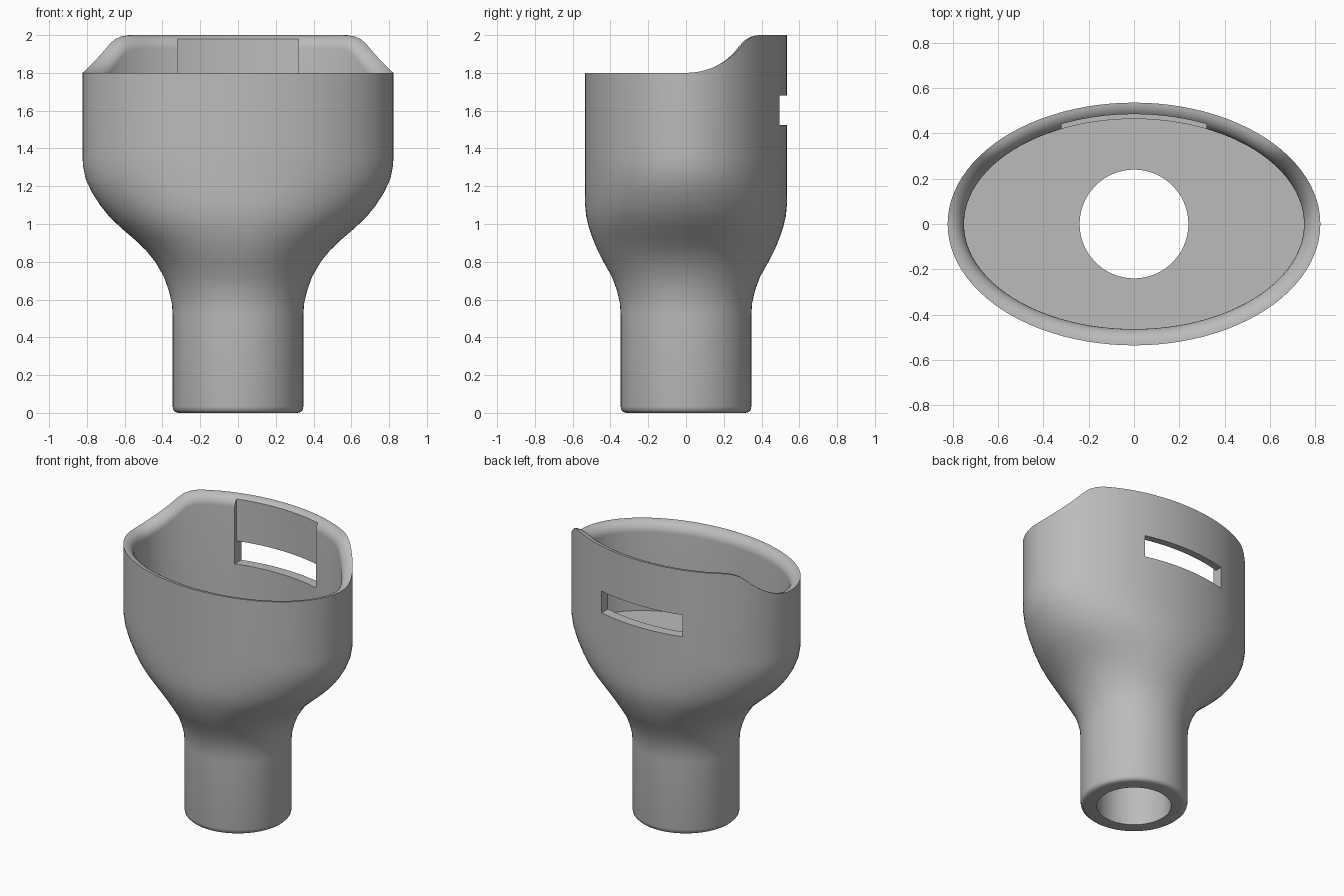
import bpy, bmesh, math
from math import cos, sin, pi, sqrt

cube = bpy.data.objects.get("Cube")
if cube:
    bpy.data.objects.remove(cube, do_unlink=True)

SEGMENTS = 96
OUTER = (0.823, 0.536)      # outer half axes of the cup
WALL = 0.072
INNER = (OUTER[0] - WALL, OUTER[1] - WALL)
FLOOR_Z = 1.17
BORE = 0.24

grey = bpy.data.materials.new("plain grey")
grey.use_nodes = True
colour = (0.5, 0.5, 0.5, 1)
grey.diffuse_color = colour
grey.node_tree.nodes["Principled BSDF"].inputs["Base Color"].default_value = colour


def rim_height(y):
    """Low front rim that sweeps up to the raised back."""
    if y <= 0:
        return 1.8
    if y < 0.31:
        return 1.8 + 0.375 - sqrt(0.375 ** 2 - y * y)
    if y < 0.39:
        return 2 - 0.036 * ((0.39 - y) / 0.08) ** 2
    return 2.0


def make_object(name, bm):
    bmesh.ops.recalc_face_normals(bm, faces=bm.faces)
    mesh = bpy.data.meshes.new(name)
    bm.to_mesh(mesh)
    bm.free()
    mesh.materials.append(grey)
    obj = bpy.data.objects.new(name, mesh)
    bpy.context.collection.objects.link(obj)
    return obj


def make_prism(name, outline, z0, z1):
    bm = bmesh.new()
    face = bm.faces.new([bm.verts.new((x, y, z0)) for x, y in outline])
    top = bmesh.ops.extrude_face_region(bm, geom=[face])["geom"]
    bmesh.ops.translate(bm, vec=(0, 0, z1 - z0),
                        verts=[v for v in top if isinstance(v, bmesh.types.BMVert)])
    return make_object(name, bm)


# Outer skin sections: height, half width, half depth
sections = [(0.0, 0.315, 0.315), (0.004, 0.331, 0.331), (0.015, 0.342, 0.342),
            (0.035, 0.346, 0.346), (0.52, 0.346, 0.346), (0.58, 0.35, 0.35),
            (0.65, 0.367, 0.366), (0.72, 0.392, 0.392), (0.8, 0.438, 0.437),
            (0.86, 0.487, 0.468), (0.92, 0.55, 0.493), (0.98, 0.62, 0.514),
            (1.04, 0.682, 0.528), (1.1, 0.73, 0.534), (1.17, 0.775, 0.536),
            (1.24, 0.807, 0.536), (1.31, 0.821, 0.536), (1.36, *OUTER)]

bm = bmesh.new()
angles = [2 * pi * i / SEGMENTS for i in range(SEGMENTS)]


def ring(a, b, height):
    return [bm.verts.new((a * cos(t), b * sin(t), height(t))) for t in angles]


rings = [ring(a, b, lambda t, z=z: z) for z, a, b in sections]

# Rim rounded over towards the inside
for step in range(9):
    q = step / 8 * pi / 2
    inset, drop = WALL * sin(q), WALL * (1 - cos(q))
    rings.append(ring(OUTER[0] - inset, OUTER[1] - inset,
                      lambda t: rim_height(OUTER[1] * sin(t)) - drop))

# Straight inner wall, flat floor and bore
rings.append(ring(*INNER, lambda t: FLOOR_Z))
rings.append(ring(BORE, BORE, lambda t: FLOOR_Z))
rings.append(ring(BORE, BORE, lambda t: 0.0))

for low, high in zip(rings, rings[1:] + rings[:1]):
    for i in range(SEGMENTS):
        j = (i + 1) % SEGMENTS
        bm.faces.new((low[i], low[j], high[j], high[i]))
cup = make_object("funnel_cup", bm)

# Slot through the back wall, and shallow recess above it on the inside
HALF = 0.32
slot = make_prism("slot_cutter", [(-HALF, 0.3), (HALF, 0.3), (HALF, 0.7), (-HALF, 0.7)],
                  1.525, 1.68)
xs = [HALF * (1 - i / 10) for i in range(21)]
arc = [(x, 0.485 * sqrt(1 - (x / 0.772) ** 2)) for x in xs]
recess = make_prism("recess_cutter", [(-HALF, 0.3), (HALF, 0.3)] + arc, 1.5251, 1.98)

bpy.context.view_layer.objects.active = cup
for cutter in (slot, recess):
    cutter.hide_render = True
    cut = cup.modifiers.new(cutter.name, "BOOLEAN")
    cut.operation = "DIFFERENCE"
    cut.solver = "EXACT"
    cut.object = cutter
    bpy.ops.object.modifier_apply(modifier=cut.name)
    bpy.data.objects.remove(cutter, do_unlink=True)

bpy.ops.object.select_all(action="DESELECT")
cup.select_set(True)
bpy.ops.object.shade_smooth_by_angle(angle=math.radians(35))
